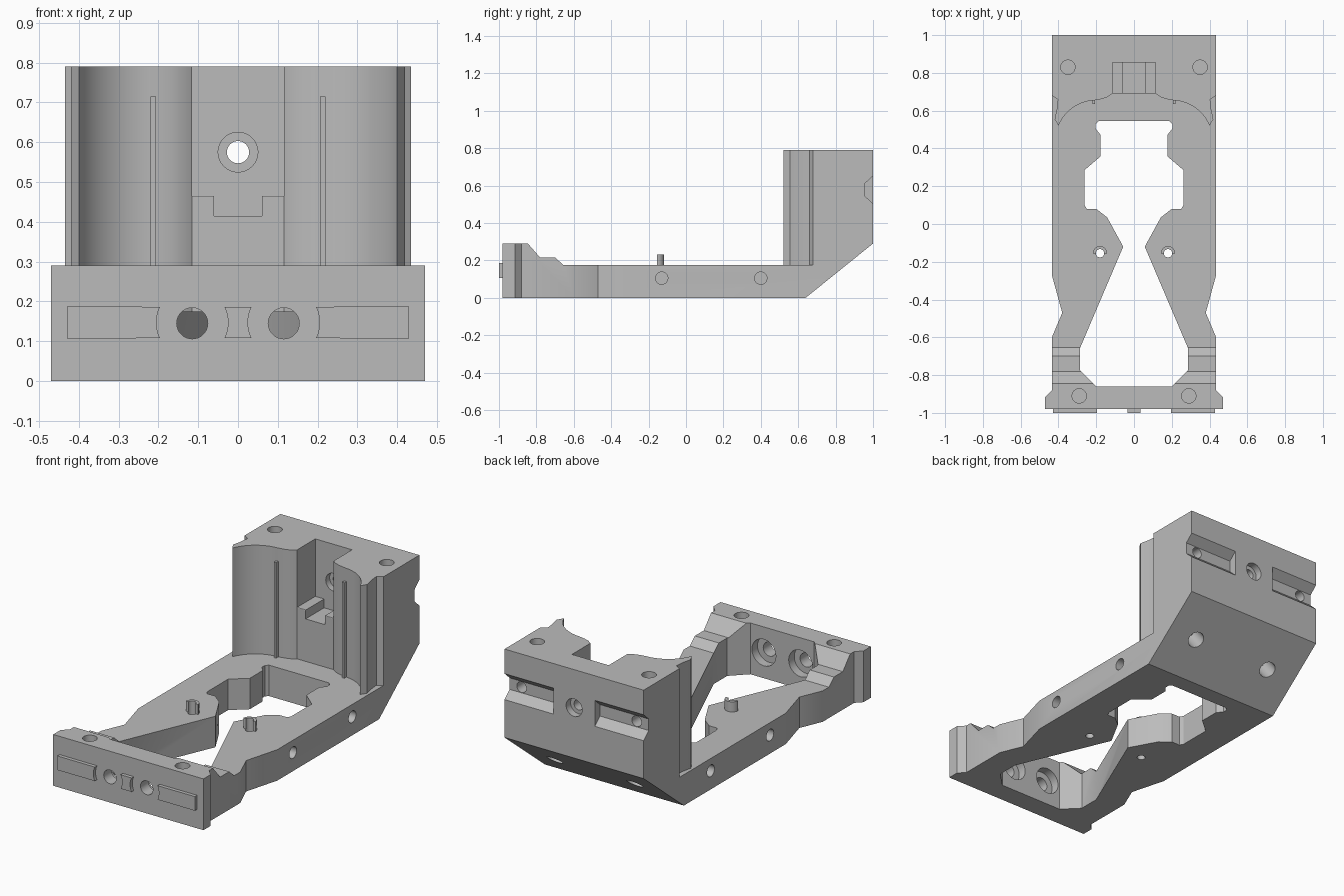
import bpy, bmesh, math
from mathutils import Vector

cube = bpy.data.objects.get("Cube")
if cube:
    bpy.data.objects.remove(cube, do_unlink=True)

grey = bpy.data.materials.new("machined grey")
grey.use_nodes = True
grey.diffuse_color = (0.5, 0.5, 0.5, 1)
grey.node_tree.nodes["Principled BSDF"].inputs["Base Color"].default_value = (0.5, 0.5, 0.5, 1)


def finish(name, bm):
    bmesh.ops.recalc_face_normals(bm, faces=bm.faces)
    mesh = bpy.data.meshes.new(name)
    bm.to_mesh(mesh)
    bm.free()
    mesh.materials.append(grey)
    obj = bpy.data.objects.new(name, mesh)
    bpy.context.collection.objects.link(obj)
    return obj


def prism(name, pts, a, b, axis="z"):
    """Extrude a 2D profile from a to b along the given axis."""
    place = {"z": lambda u, v: (u, v, a), "y": lambda u, v: (u, a, v), "x": lambda u, v: (a, u, v)}[axis]
    bm = bmesh.new()
    face = bm.faces.new([bm.verts.new(place(u, v)) for u, v in pts])
    new = bmesh.ops.extrude_face_region(bm, geom=[face])["geom"]
    shift = Vector([(b - a) * (axis == k) for k in "xyz"])
    bmesh.ops.translate(bm, verts=[v for v in new if isinstance(v, bmesh.types.BMVert)], vec=shift)
    return finish(name, bm)


def box(name, x0, x1, y0, y1, z0, z1):
    return prism(name, [(x0, y0), (x1, y0), (x1, y1), (x0, y1)], z0, z1)


def cyl(name, start, end, r, r2=None):
    start, end = Vector(start), Vector(end)
    d = end - start
    bm = bmesh.new()
    bmesh.ops.create_cone(bm, cap_ends=True, segments=32, radius1=r, radius2=r2 or r, depth=d.length)
    bmesh.ops.rotate(bm, verts=bm.verts, matrix=Vector((0, 0, 1)).rotation_difference(d).to_matrix())
    bmesh.ops.translate(bm, verts=bm.verts, vec=(start + end) / 2)
    return finish(name, bm)


def combine(target, other, op="DIFFERENCE"):
    other.hide_render = True
    mod = target.modifiers.new("combine", "BOOLEAN")
    mod.operation, mod.object, mod.solver = op, other, "EXACT"
    bpy.context.view_layer.objects.active = target
    bpy.ops.object.modifier_apply(modifier=mod.name)
    bpy.data.objects.remove(other, do_unlink=True)


def mirrored(half):
    """Complete a right-half outline with its reflection."""
    return half + [(-x, y) for x, y in reversed(half) if x > 0]


def arc(cx, cy, r, a0, a1, n=14):
    angles = [math.radians(a0 + (a1 - a0) * i / n) for i in range(n + 1)]
    return [(cx + r * math.cos(t), cy + r * math.sin(t)) for t in angles]


# Frame: waisted outline, stepped deck
frame = prism("frame", mirrored([(0.47, -0.98), (0.47, -0.915), (0.435, -0.88), (0.435, -0.6),
                                 (0.38, -0.47), (0.435, -0.27), (0.435, 1)]), 0, 0.29)
combine(frame, prism("deck_cutter", [(-0.863, 0.31), (-0.78, 0.215), (-0.7, 0.215), (-0.655, 0.175),
                                     (0.8, 0.175), (0.8, 0.31)], -1, 1, "x"))

# Rear block with a hollowed, horned front
horn = arc(0.2, 0.44, 0.215, 22, 88, 16)
block = prism("rear_block", mirrored([(0.435, 1), (0.435, 0.68), (0.403, 0.66), (0.408, 0.61), (0.42, 0.555)]
                                     + horn + [(0.17, 0.662), (0.14, 0.672), (0.115, 0.69)]), 0.1, 0.79)
combine(frame, block, "UNION")
combine(frame, prism("slope_cutter", [(0.516, -0.1), (0.64, 0), (1, 0.29), (1.1, 0.371), (1.1, -0.1)],
                     -1, 1, "x"))

# Open centre
combine(frame, prism("opening_cutter", mirrored([
    (0.2, -0.86), (0.285, -0.775), (0.285, -0.655), (0.057, -0.12), (0.142, 0.035), (0.2, 0.08),
    (0.25, 0.08), (0.262, 0.1), (0.262, 0.285), (0.177, 0.358), (0.177, 0.472), (0.203, 0.505),
    (0.203, 0.53), (0.187, 0.545)]), -0.1, 0.5))

# Notch with a stepped, chamfered shelf
combine(frame, prism("notch_cutter", mirrored([(0.06, 0.415), (0.06, 0.465), (0.115, 0.465), (0.115, 0.9)]),
                     0.6, 0.855, "y"))
combine(frame, prism("shelf_chamfer", [(0.68, 0.455), (0.685, 0.455), (0.695, 0.47), (0.68, 0.47)],
                     -0.115, 0.115, "x"))

# Central bolt hole
combine(frame, cyl("bolt_hole", (0, 0.8, 0.575), (0, 1.1, 0.575), 0.028))
combine(frame, cyl("front_counterbore", (0, 0.8, 0.575), (0, 0.89, 0.575), 0.05))
combine(frame, cyl("rear_counterbore", (0, 0.96, 0.575), (0, 1.1, 0.575), 0.05))

# Paired holes, slots and small fittings
for s in (-1, 1):
    xs = sorted((s * 0.13, s * 0.6))
    combine(frame, prism("rear_slot", [(1.01, 0.495), (0.955, 0.545), (0.955, 0.61), (1.01, 0.66)], *xs, "x"))
    combine(frame, cyl("slot_hole", (s * 0.36, 0.85, 0.577), (s * 0.36, 1.1, 0.577), 0.03))
    combine(frame, cyl("rear_top_hole", (s * 0.35, 0.83, 0.67), (s * 0.35, 0.83, 0.9), 0.038))
    combine(frame, cyl("front_top_hole", (s * 0.29, -0.91, 0.19), (s * 0.29, -0.91, 0.4), 0.038))
    combine(frame, cyl("slope_hole", (s * 0.25, 0.88, 0.06), (s * 0.25, 0.74, 0.234), 0.045))
    for y in (-0.13, 0.4):
        combine(frame, cyl("side_hole", (s * 0.34, y, 0.105), (s * 0.5, y, 0.105), 0.033))
    combine(frame, cyl("plate_hole", (s * 0.115, -1.1, 0.145), (s * 0.115, -0.8, 0.145), 0.039))
    combine(frame, cyl("plate_counterbore", (s * 0.115, -0.91, 0.145), (s * 0.115, -0.8, 0.145), 0.075))
    combine(frame, cyl("peg_hole", (s * 0.18, -0.155, -0.1), (s * 0.18, -0.155, 0.3), 0.022))
    prism("half_round_peg", arc(s * 0.18, -0.155, 0.038, 0, 180) + arc(s * 0.18, -0.155, 0.022, 180, 0),
          0.17, 0.232)
    box("block_rib", s * 0.213 - 0.007, s * 0.213 + 0.007, 0.635, 0.68, 0.17, 0.715)
    # Front pad with a hollow end around the hole
    end = [(s * x, z) for x, z in arc(0.115, 0.147, 0.09, 26, -26)]
    prism("front_pad", [(s * 0.43, 0.187)] + end + [(s * 0.43, 0.107)], -1, -0.975, "y")

# Central pad hollowed on both sides
prism("centre_pad", arc(-0.115, 0.147, 0.09, -26, 26) + arc(0.115, 0.147, 0.09, 154, 206), -1, -0.975, "y")

# Smooth curved faces, keep edges crisp
for obj in bpy.data.objects:
    if obj.type == "MESH" and grey.name in obj.data.materials:
        bpy.ops.object.select_all(action="DESELECT")
        obj.select_set(True)
        bpy.context.view_layer.objects.active = obj
        bpy.ops.object.shade_smooth_by_angle(angle=math.radians(25))
